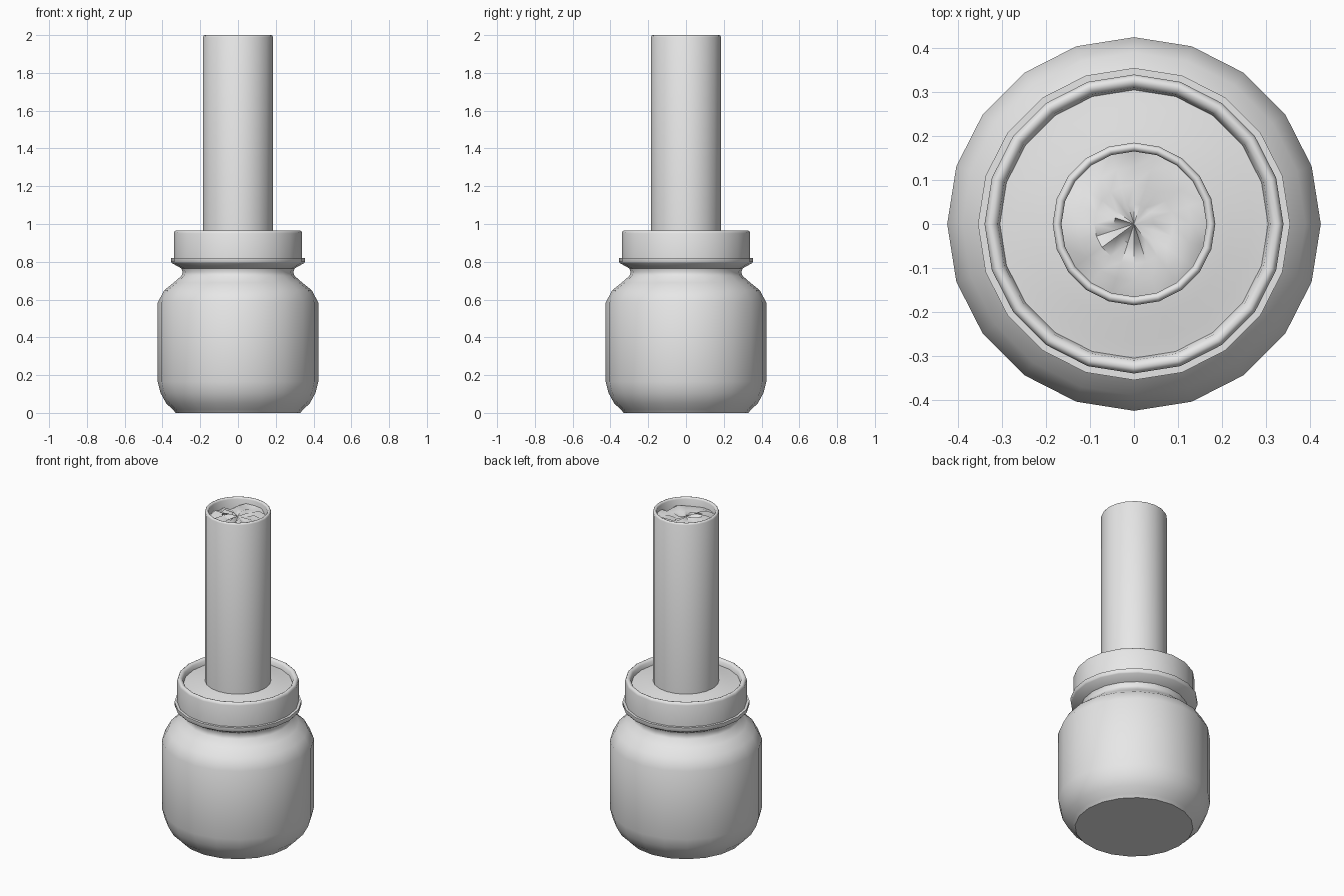
import bpy, bmesh, math, random

if "Cube" in bpy.data.objects:
    bpy.data.objects.remove(bpy.data.objects["Cube"])

random.seed(4)
SIDES = 20

grey = bpy.data.materials.new("light grey")
grey.diffuse_color = (0.8, 0.8, 0.8, 1)
grey.use_nodes = True
grey.node_tree.nodes["Principled BSDF"].inputs["Base Color"].default_value = grey.diffuse_color


def lathe(name, profile, jitter=0.0, angle=35):
    """Revolve (radius, z) points about z; upward outer profiles face outward."""
    bm = bmesh.new()
    rings = []
    for r, z in profile:
        if r == 0:
            rings.append([bm.verts.new((0, 0, z))] * SIDES)
            continue
        ring = []
        for i in range(SIDES):
            a = math.tau * i / SIDES
            dz = random.uniform(-jitter, jitter)
            ring.append(bm.verts.new((r * math.cos(a), r * math.sin(a), z + dz)))
        rings.append(ring)
    for lo, hi in zip(rings, rings[1:]):
        for i in range(SIDES):
            j = (i + 1) % SIDES
            corners = list(dict.fromkeys((lo[i], lo[j], hi[j], hi[i])))
            bm.faces.new(corners)
    mesh = bpy.data.meshes.new(name)
    bm.to_mesh(mesh)
    bm.free()
    mesh.materials.append(grey)
    obj = bpy.data.objects.new(name, mesh)
    bpy.context.collection.objects.link(obj)
    bpy.ops.object.select_all(action='DESELECT')
    obj.select_set(True)
    bpy.context.view_layer.objects.active = obj
    bpy.ops.object.shade_smooth_by_angle(angle=math.radians(angle))
    return obj


# Rounded jar with a narrow neck
lathe("jar_body", [(0, 0), (0.33, 0), (0.345, 0.018), (0.38, 0.05), (0.41, 0.105),
                   (0.425, 0.165), (0.425, 0.585), (0.39, 0.65), (0.34, 0.69),
                   (0.30, 0.725), (0.293, 0.745), (0.30, 0.765)], angle=50)

# Collar with a flared lower lip and a rolled upper rim
lathe("collar", [(0.30, 0.765), (0.35, 0.793), (0.355, 0.80), (0.355, 0.82),
                 (0.34, 0.82), (0.34, 0.95), (0.336, 0.961), (0.328, 0.966),
                 (0.318, 0.963), (0.31, 0.955), (0.305, 0.93)], angle=50)

# Shallow surface inside the collar
lathe("collar_top", [(0.305, 0.93), (0.27, 0.935), (0.22, 0.945), (0.18, 0.95)])

# Tall open tube
lathe("tube", [(0.185, 0.90), (0.185, 1.99), (0.181, 1.998), (0.175, 2.0),
               (0.169, 1.998), (0.165, 1.99), (0.165, 1.88)], angle=50)

# Lumpy filling near the top of the tube
lathe("tube_filling", [(0.167, 1.945), (0.13, 1.96), (0.09, 1.96),
                       (0.045, 1.955), (0, 1.96)], jitter=0.02, angle=60)
